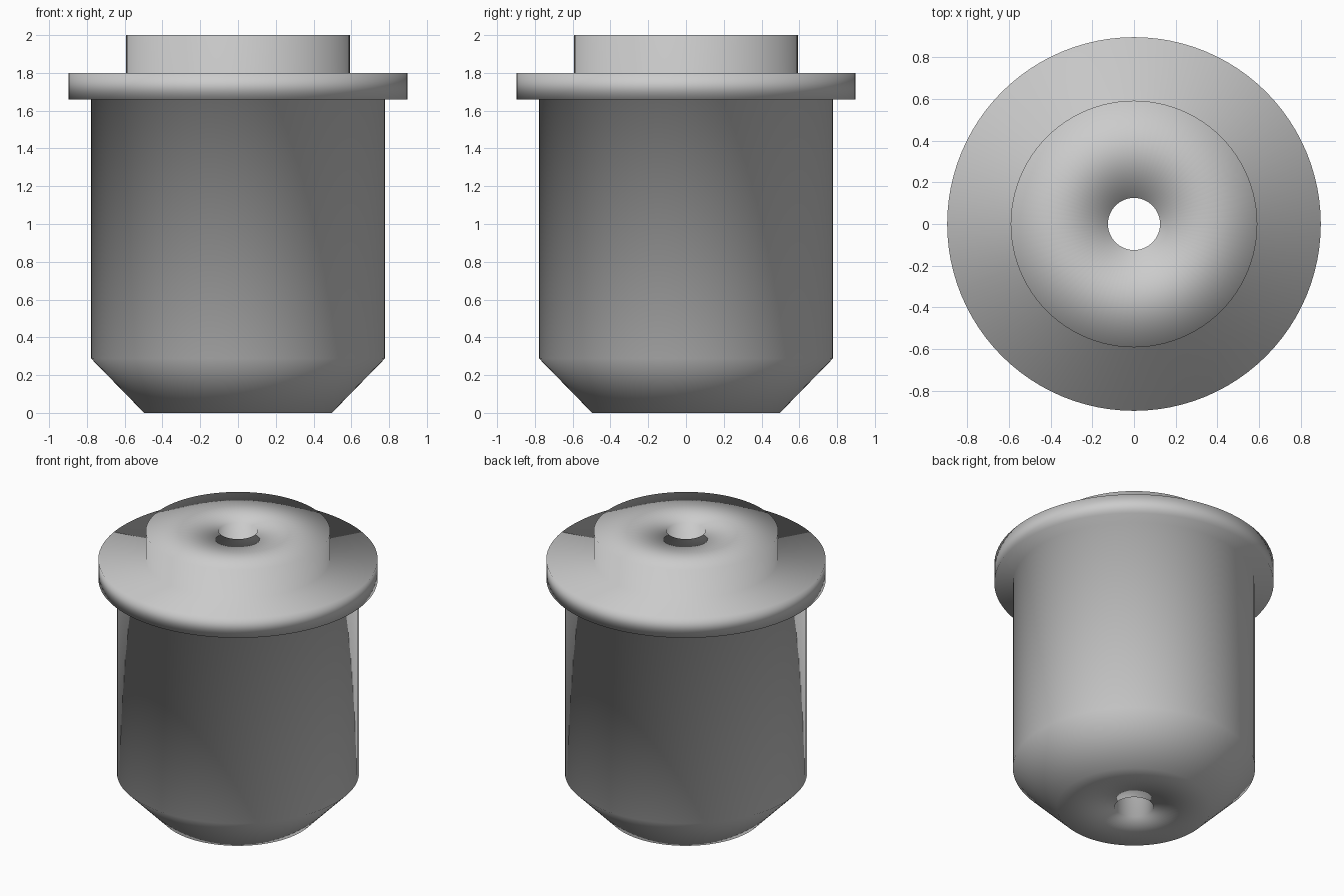
import bpy, bmesh, math

if "Cube" in bpy.data.objects:
    bpy.data.objects.remove(bpy.data.objects["Cube"])

SEGMENTS = 96

# Closed cross-section (radius, height), from the bore's bottom edge outward and up
PROFILE = [
    (0.125, 0.0), (0.497, 0.0),      # underside
    (0.778, 0.288), (0.778, 1.66),   # chamfer and body wall
    (0.897, 1.66), (0.897, 1.80),    # flange
    (0.592, 1.80), (0.592, 2.0),     # raised neck
    (0.125, 2.0),                    # top face down to the through bore
]

# Flanged bushing: revolve the section around z
bm = bmesh.new()
rings = []
for i in range(SEGMENTS):
    a = 2 * math.pi * i / SEGMENTS
    rings.append([bm.verts.new((r * math.cos(a), r * math.sin(a), z)) for r, z in PROFILE])
n = len(PROFILE)
for i in range(SEGMENTS):
    r0, r1 = rings[i], rings[(i + 1) % SEGMENTS]
    for j in range(n):
        k = (j + 1) % n
        face = bm.faces.new((r0[j], r1[j], r1[k], r0[k]))
        face.smooth = True  # original is smooth across every edge
bmesh.ops.recalc_face_normals(bm, faces=bm.faces[:])

mesh = bpy.data.meshes.new("flanged_bushing")
bm.to_mesh(mesh)
bm.free()
obj = bpy.data.objects.new("flanged_bushing", mesh)
bpy.context.collection.objects.link(obj)
